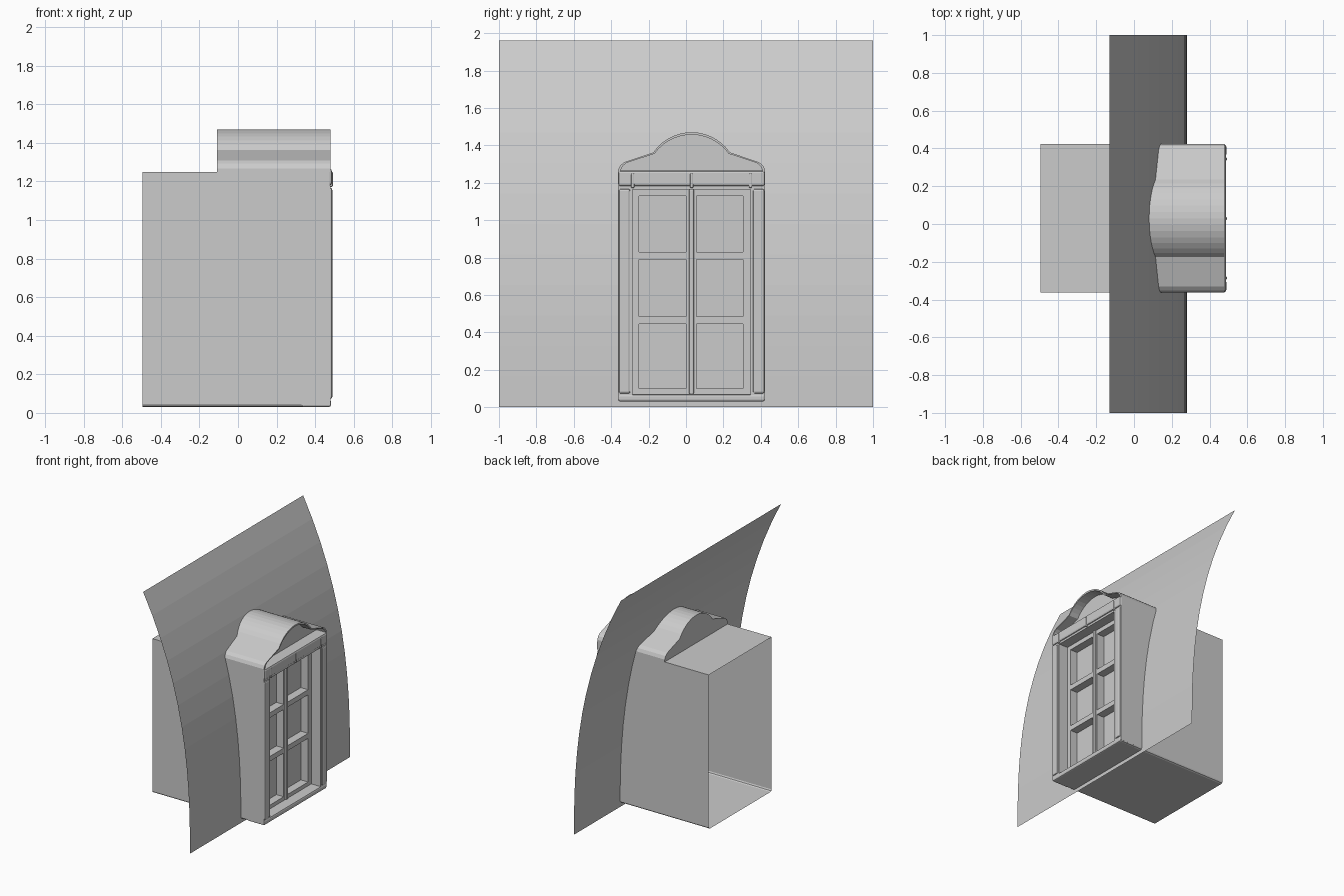
import bpy, bmesh, math

if "Cube" in bpy.data.objects:
    bpy.data.objects.remove(bpy.data.objects["Cube"])

CY = 0.03          # dormer centre line in y
HALF = 0.393       # dormer half width


def make(name, verts, faces):
    me = bpy.data.meshes.new(name)
    me.from_pydata(verts, [], faces)
    bm = bmesh.new()
    bm.from_mesh(me)
    bmesh.ops.recalc_face_normals(bm, faces=bm.faces)
    bm.to_mesh(me)
    bm.free()
    ob = bpy.data.objects.new(name, me)
    bpy.context.collection.objects.link(ob)
    return ob


def box(name, x, y, z, bevel=0.0, segs=2):
    v = [(a, b, c) for a in x for b in y for c in z]
    f = [(0, 1, 3, 2), (4, 6, 7, 5), (0, 4, 5, 1), (2, 3, 7, 6), (0, 2, 6, 4), (1, 5, 7, 3)]
    ob = make(name, v, f)
    if bevel:
        m = ob.modifiers.new("bevel", "BEVEL")
        m.width, m.segments = bevel, segs
    return ob


def loft(name, rings, closed, caps=()):
    """Bridge consecutive rings of points; caps lists rings to fill."""
    n = len(rings[0])
    v = [p for r in rings for p in r]
    f = []
    for k in range(len(rings) - 1):
        for i in range(n if closed else n - 1):
            j = (i + 1) % n
            f.append((k * n + i, k * n + j, (k + 1) * n + j, (k + 1) * n + i))
    for k in caps:
        f.append(tuple(range(k * n, k * n + n)))
    return make(name, v, f)


# curved roof sheet, steep at the foot and leaning back at the top
N = 12
curve = [(0.28 - 0.41 * (i / N) ** 2.5, 1.96 * i / N) for i in range(N + 1)]
loft("roof_sheet", [[(x, y, z) for x, z in curve] for y in (-1, 1)], False)

# dormer body: open-backed tube with eased lower edges
b = 0.015
body = [(-HALF, 1.25), (-HALF, 0.03 + b), (-HALF + b / 3, 0.03 + b / 3), (-HALF + b, 0.03)]
body += [(-y, z) for y, z in reversed(body)]
loft("dormer_body", [[(x, CY + y, z) for y, z in body] for x in (-0.495, 0.475)], True)

# hood: shoulder curve, slope and central arch, with recessed gable
half = [(-HALF, 1.25), (-HALF, 1.268), (-0.382, 1.292), (-0.36, 1.31), (-0.205, 1.362)]
R = (0.205 ** 2 + 0.108 ** 2) / (2 * 0.108)
a0 = math.asin(0.205 / R)
half += [(-R * math.sin(a0 * (1 - i / 7)), 1.47 - R + R * math.cos(a0 * (1 - i / 7))) for i in range(1, 8)]
outer = half + [(-y, z) for y, z in reversed(half[:-1])]
inner = [(y * 0.965, 1.25 + (z - 1.25) * 0.94) for y, z in outer]
loft("hood", [[(x, CY + y, z) for y, z in prof] for x, prof in
              ((-0.11, outer), (0.48, outer), (0.48, inner), (0.40, inner))], True, (0, 3))

# front surround: side posts with raised beads, cornice and sill
for s, side in ((-1, "left"), (1, "right")):
    def span(a, c):
        return sorted((CY + s * a, CY + s * c))
    box(side + "_post", (0.33, 0.48), span(0.315, HALF), (0.04, 1.18))
    box(side + "_post_bead", (0.46, 0.489), span(0.327, HALF - 0.003), (0.072, 1.168), 0.012)
box("cornice", (0.33, 0.488), (CY - HALF, CY + HALF), (1.18, 1.265), 0.014)
box("cornice_fillet", (0.33, 0.478), (CY - HALF + 0.003, CY + HALF - 0.003), (1.165, 1.185))
box("sill", (0.33, 0.483), (CY - HALF, CY + HALF), (0.03, 0.07), 0.012)
for i in (-1, 0, 1):
    y = CY + i * 0.315
    box("cornice_bracket", (0.44, 0.492), (y - 0.009, y + 0.009), (1.172, 1.25), 0.006)

# window: stiles, rails, centre bead and panes
FX = (0.335, 0.40)
for y in ((-0.29, -0.25), (0.0, 0.055), (0.305, 0.35)):
    box("window_stile", FX, y, (0.06, 1.17))
for y in ((-0.25, 0.0), (0.055, 0.305)):
    for z in ((0.06, 0.10), (0.445, 0.485), (0.79, 0.83), (1.13, 1.17)):
        box("window_rail", FX, y, z)
box("centre_bead", (0.39, 0.412), (0.016, 0.042), (0.07, 1.165), 0.006)
make("window_panes", [(0.336, y, z) for y, z in
     ((-0.29, 0.06), (0.35, 0.06), (0.35, 1.17), (-0.29, 1.17))], [(0, 1, 2, 3)])
